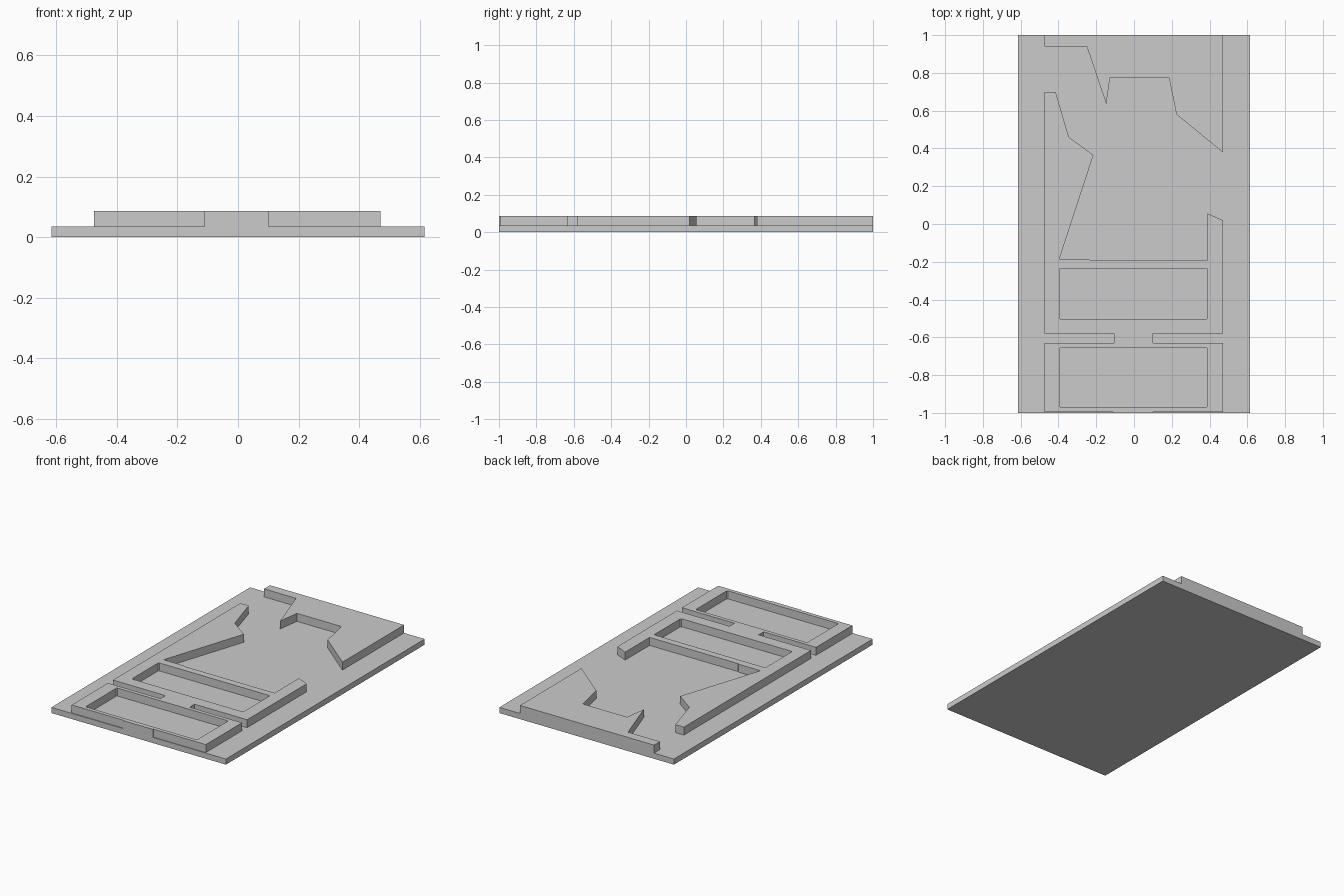
import bpy
import bmesh

cube = bpy.data.objects.get("Cube")
if cube:
    bpy.data.objects.remove(cube, do_unlink=True)

grey = bpy.data.materials.new("light grey")
grey.use_nodes = True
grey.diffuse_color = (0.6, 0.6, 0.6, 1)
grey.node_tree.nodes["Principled BSDF"].inputs["Base Color"].default_value = (0.6, 0.6, 0.6, 1)

BASE_TOP, RELIEF_TOP = 0.036, 0.087
LEFT, RIGHT = -0.475, 0.47


def slab(name, outline, bottom, top, holes=()):
    """Flat plate from an outline with optional holes."""
    bm = bmesh.new()
    edges = []
    for loop in (outline, *holes):
        verts = [bm.verts.new((x, y, bottom)) for x, y in loop]
        edges += [bm.edges.new((v, verts[i - 1])) for i, v in enumerate(verts)]
    bmesh.ops.triangle_fill(bm, edges=edges, use_beauty=True)
    # Merge the fill into large flat faces, then give it thickness
    bmesh.ops.dissolve_limit(bm, angle_limit=0.01, verts=[], edges=bm.edges[:])
    raised = bmesh.ops.extrude_face_region(bm, geom=bm.faces[:], use_keep_orig=True)
    for item in raised["geom"]:
        if isinstance(item, bmesh.types.BMVert):
            item.co.z = top
    bmesh.ops.recalc_face_normals(bm, faces=bm.faces[:])
    mesh = bpy.data.meshes.new(name)
    bm.to_mesh(mesh)
    bm.free()
    mesh.materials.append(grey)
    obj = bpy.data.objects.new(name, mesh)
    bpy.context.collection.objects.link(obj)
    return obj


def pocket(x0, x1, y0, y1, c=0.006):
    """Rectangle with tiny clipped corners."""
    return [(x0 + c, y0), (x1 - c, y0), (x1, y0 + c), (x1, y1 - c),
            (x1 - c, y1), (x0 + c, y1), (x0, y1 - c), (x0, y0 + c)]


# Base plate
slab("base_plate", [(-0.615, -1), (0.615, -1), (0.615, 1), (-0.615, 1)], 0, BASE_TOP)

# Front relief: two pocketed frames joined by a bridge, with two rising arms
front_outline = [
    (LEFT, 0.70), (-0.415, 0.70), (-0.345, 0.46), (-0.215, 0.365),
    (-0.395, -0.185), (-0.24, -0.185), (-0.235, -0.19), (0.39, -0.19),
    (0.39, 0.055), (RIGHT, 0.02), (RIGHT, -0.58), (0.10, -0.58),
    (0.10, -0.63), (RIGHT, -0.63), (RIGHT, -0.995), (0.10, -0.995),
    (0.10, -1), (-0.11, -1), (-0.11, -0.995), (LEFT, -0.995),
    (LEFT, -0.63), (-0.105, -0.63), (-0.105, -0.58), (LEFT, -0.58),
]
pockets = [pocket(-0.395, 0.39, -0.505, -0.235), pocket(-0.395, 0.39, -0.97, -0.655)]
slab("front_relief", front_outline, BASE_TOP, RELIEF_TOP, pockets)

# Rear relief: jagged overhang along the back edge
rear_outline = [
    (LEFT, 1), (LEFT, 0.94), (-0.25, 0.94), (-0.147, 0.635), (-0.127, 0.775),
    (0.185, 0.775), (0.225, 0.58), (RIGHT, 0.38), (RIGHT, 1),
]
slab("rear_relief", rear_outline, BASE_TOP, RELIEF_TOP)
